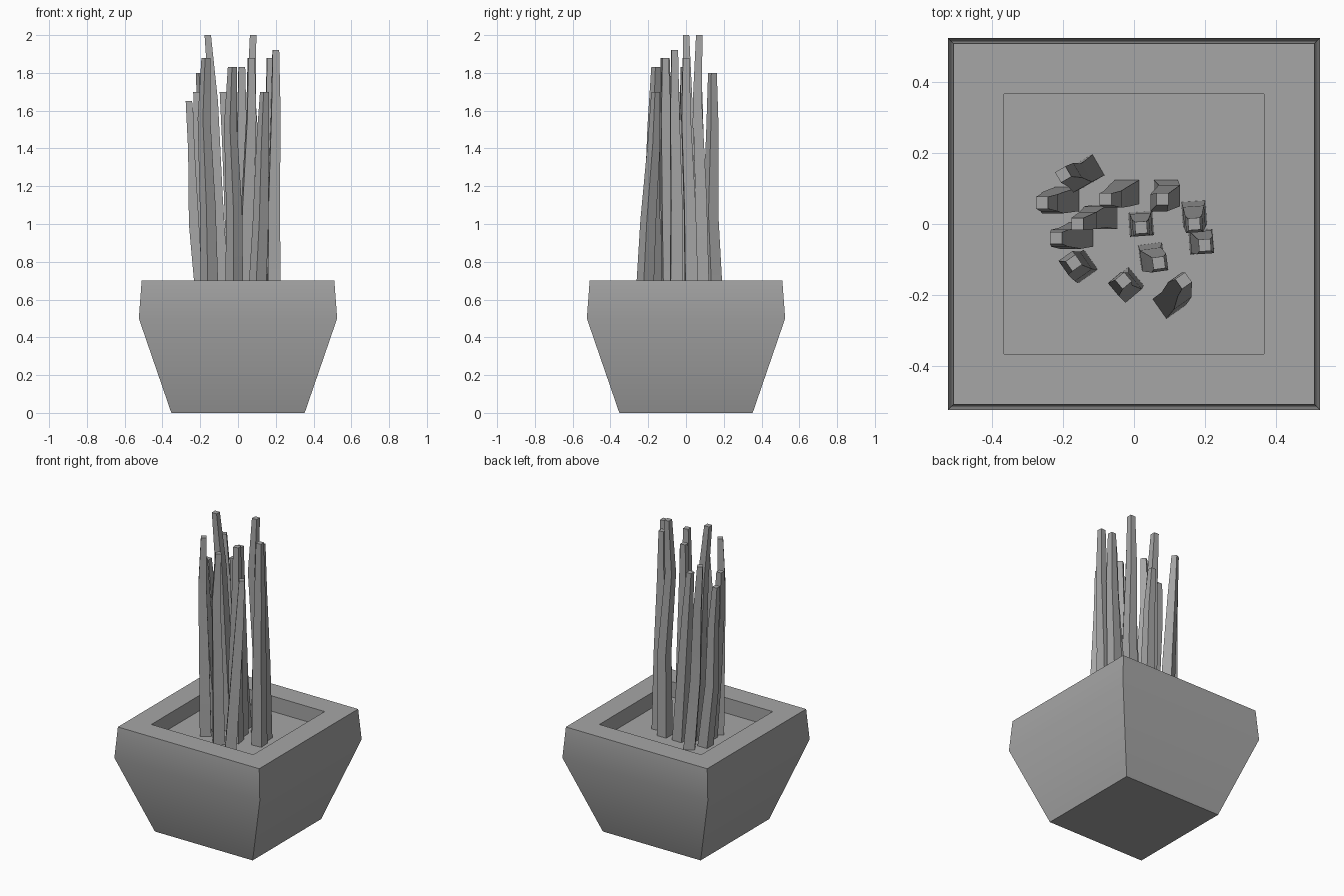
import bpy
import bmesh
from math import radians
from mathutils import Matrix, Vector

default = bpy.data.objects.get("Cube")
if default:
    bpy.data.objects.remove(default, do_unlink=True)

# One plain grey for everything
grey = bpy.data.materials.new("plain_grey")
grey.use_nodes = True
colour = (0.38, 0.38, 0.38, 1.0)
grey.diffuse_color = colour
grey.node_tree.nodes["Principled BSDF"].inputs["Base Color"].default_value = colour


def square_loft(name, rings, turn=0.0):
    """Skin a stack of horizontal squares given as (centre, half width)."""
    bm = bmesh.new()
    spin = Matrix.Rotation(radians(turn), 3, 'Z')
    corners = [spin @ Vector(c) for c in ((-1, -1, 0), (1, -1, 0), (1, 1, 0), (-1, 1, 0))]
    loops = [[bm.verts.new(Vector(centre) + c * half) for c in corners]
             for centre, half in rings]
    for low, high in zip(loops, loops[1:]):
        for i in range(4):
            j = (i + 1) % 4
            bm.faces.new((low[i], low[j], high[j], high[i]))
    bm.faces.new(loops[0][::-1])
    bm.faces.new(loops[-1])
    bmesh.ops.recalc_face_normals(bm, faces=bm.faces)
    mesh = bpy.data.meshes.new(name)
    bm.to_mesh(mesh)
    bm.free()
    mesh.materials.append(grey)
    obj = bpy.data.objects.new(name, mesh)
    bpy.context.collection.objects.link(obj)
    bpy.ops.object.select_all(action='DESELECT')
    obj.select_set(True)
    bpy.context.view_layer.objects.active = obj
    bpy.ops.object.shade_smooth_by_angle(angle=radians(30))
    return obj


# Pot: outer wall, rim, inner wall and soil floor
SOIL = 0.6
pot_profile = [(0.353, 0), (0.525, 0.5), (0.51, 0.7), (0.368, 0.7), (0.368, SOIL)]
square_loft("square_pot", [((0, 0, z), half) for half, z in pot_profile])

# Stems: top height, turn, then four path points, lengths in hundredths
stems = [
    (188, 35, (-15, -12), (-16, -12), (-18, -11), (-17, -11)),
    (183, 40, (-2, -17), (-2, -18), (-4, -17), (-3, -16)),
    (170, 35, (10, -22), (12, -20), (13, -17), (14, -16)),
    (188, 8, (5, -9), (5, -10), (7, -11), (7, -11)),
    (192, 4, (19, -5), (19, -5), (20, -6), (20, -6)),
    (188, 4, (17, 3), (17, 2), (17, 0), (17, 0)),
    (183, 4, (2, 0), (2, 0), (2, -1), (2, -1)),
    (200, 0, (9, 9), (10, 8), (7, 6), (8, 7)),
    (170, 0, (-2, 9), (-4, 8), (-6, 7), (-8, 7)),
    (200, 0, (-8, 2), (-11, 2), (-13, 1), (-16, 0)),
    (170, 0, (-15, -3), (-18, -4), (-21, -4), (-22, -4)),
    (165, 0, (-19, 7), (-23, 6), (-24, 6), (-26, 6)),
    (180, 30, (-13, 15), (-16, 13), (-18, 14), (-20, 14)),
]
levels = [(0, 0.034), (0.38, 0.03), (0.75, 0.024), (1, 0.017)]

for number, (top, turn, *path) in enumerate(stems, 1):
    rings = []
    for (x, y), (share, half) in zip(path, levels):
        z = SOIL + (top / 100 - SOIL) * share
        rings.append(((x / 100, y / 100, z), half))
    square_loft(f"stem_{number}", rings, turn)
